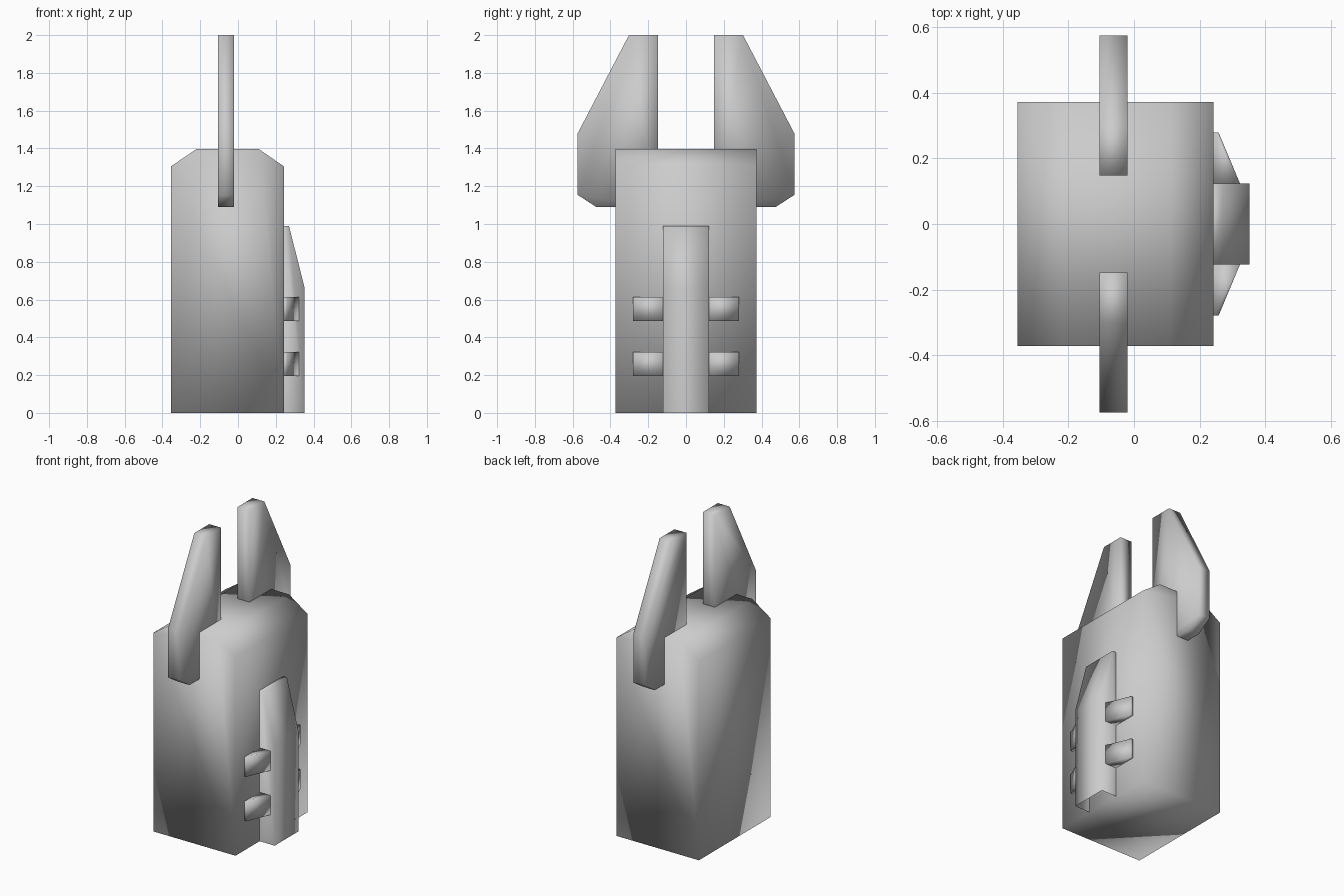
import bpy, bmesh

if "Cube" in bpy.data.objects:
    bpy.data.objects.remove(bpy.data.objects["Cube"])


def prism(name, profile, place, low, high, open_edges=()):
    """Extrude a 2D profile between two depths; open_edges are side faces left out."""
    bm = bmesh.new()
    a = [bm.verts.new(place(u, v, low)) for u, v in profile]
    b = [bm.verts.new(place(u, v, high)) for u, v in profile]
    n = len(profile)
    bm.faces.new(a)
    bm.faces.new(b[::-1])
    for i in range(n):
        if i not in open_edges:
            j = (i + 1) % n
            bm.faces.new((a[j], a[i], b[i], b[j]))
    bmesh.ops.recalc_face_normals(bm, faces=bm.faces)
    # make sure normals point outward even on the open shell
    if bm.calc_volume(signed=True) < 0:
        bmesh.ops.reverse_faces(bm, faces=bm.faces)
    mesh = bpy.data.meshes.new(name)
    bm.to_mesh(mesh)
    bm.free()
    # the model is smooth shaded throughout
    for p in mesh.polygons:
        p.use_smooth = True
    obj = bpy.data.objects.new(name, mesh)
    bpy.context.collection.objects.link(obj)
    return obj


def mirror_y(obj):
    m = obj.modifiers.new("mirror", 'MIRROR')
    m.use_axis = (False, True, False)
    m.use_mirror_merge = False


def along_y(u, v, d):
    return (u, d, v)


def along_x(u, v, d):
    return (d, u, v)


def along_z(u, v, d):
    return (u, v, d)


# main block with chamfered top edges
prism("body", [(-0.355, 0), (0.243, 0), (0.243, 1.305), (0.11, 1.397),
               (-0.22, 1.397), (-0.355, 1.305)], along_y, -0.373, 0.373)

# pair of tall tapered blades on the sides
blade = prism("side_blade", [(0.148, 1.09), (0.475, 1.09), (0.575, 1.155),
                             (0.575, 1.477), (0.302, 2.0), (0.148, 2.0)],
              along_x, -0.106, -0.02)
mirror_y(blade)

# raised spine on the right side, open underneath and against the body
prism("spine", [(0.243, 0), (0.353, 0), (0.353, 0.66), (0.27, 0.99),
                (0.243, 0.99)], along_y, -0.123, 0.123, open_edges=(0, 4))

# two wedge ribs on each side of the spine
for name, z in (("lower_rib", 0.195), ("upper_rib", 0.487)):
    rib = prism(name, [(0.243, 0.12), (0.325, 0.12), (0.258, 0.28),
                       (0.243, 0.28)], along_z, z, z + 0.127)
    mirror_y(rib)
